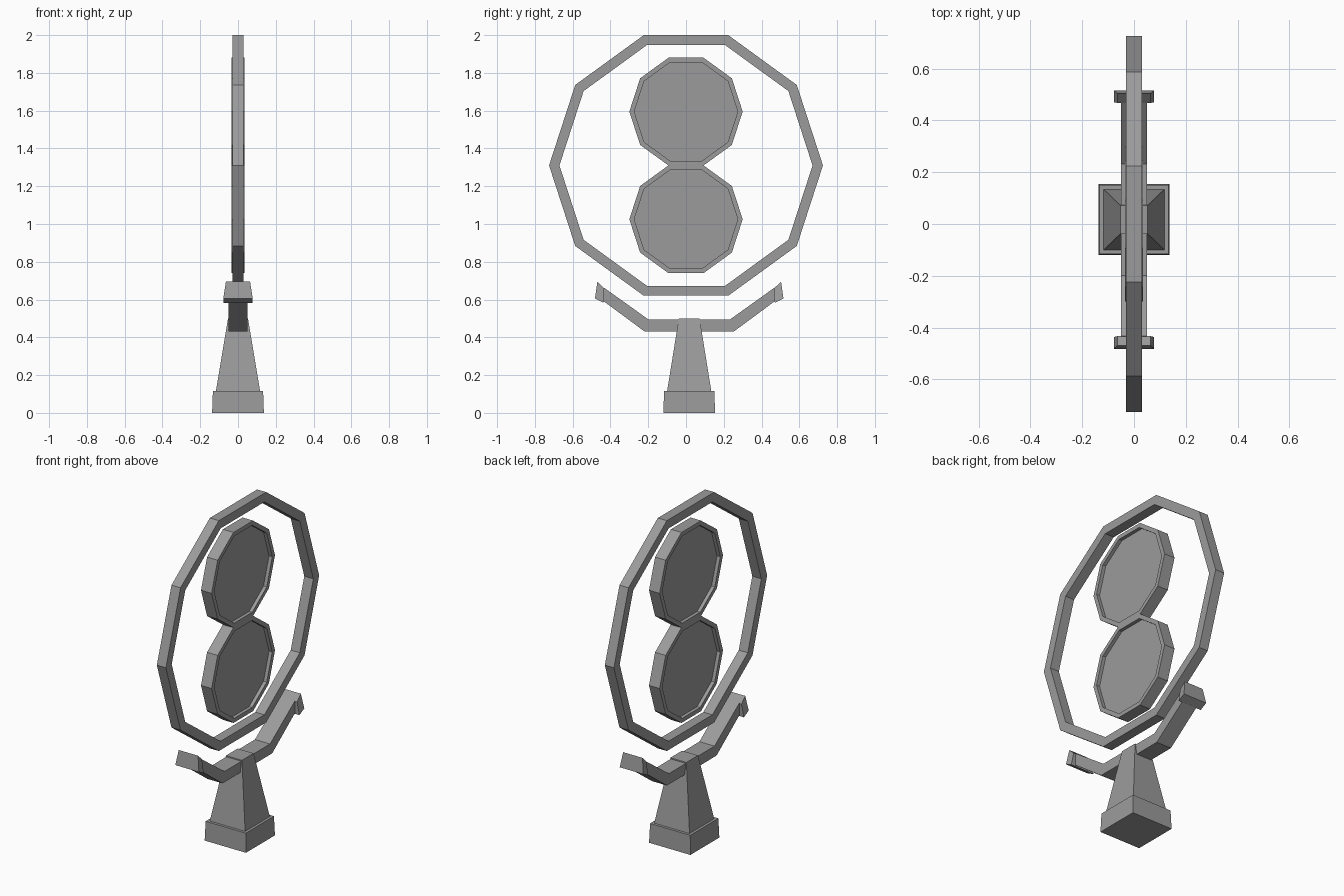
import bpy, bmesh
from math import cos, sin, pi

cube = bpy.data.objects.get("Cube")
if cube:
    bpy.data.objects.remove(cube, do_unlink=True)

grey = bpy.data.materials.new("stone grey")
grey.use_nodes = True
grey.diffuse_color = (0.33, 0.33, 0.33, 1)
grey.node_tree.nodes["Principled BSDF"].inputs["Base Color"].default_value = grey.diffuse_color

MID_Y = 0.017  # centre line of the stand


def loft(name, loops, closed=False):
    """Join equal loops of points; cap the ends unless the chain is closed."""
    bm = bmesh.new()
    rows = [[bm.verts.new(p) for p in loop] for loop in loops]
    n = len(rows[0])
    pairs = list(zip(rows, rows[1:]))
    if closed:
        pairs.append((rows[-1], rows[0]))
    else:
        bm.faces.new(rows[0])
        bm.faces.new(rows[-1])
    for a, b in pairs:
        for i in range(n):
            j = (i + 1) % n
            bm.faces.new((a[i], a[j], b[j], b[i]))
    bmesh.ops.recalc_face_normals(bm, faces=bm.faces)
    mesh = bpy.data.meshes.new(name)
    bm.to_mesh(mesh)
    bm.free()
    mesh.materials.append(grey)
    obj = bpy.data.objects.new(name, mesh)
    bpy.context.collection.objects.link(obj)
    return obj


def decagon(x, radius, z):
    return [(x, radius * cos(k * pi / 5), z + radius * sin(k * pi / 5)) for k in range(10)]


def rectangle(half_x, half_y, z):
    return [(sx * half_x, MID_Y + sy * half_y, z)
            for sx, sy in ((-1, -1), (1, -1), (1, 1), (-1, 1))]


# Large ten-sided hoop
outer, inner, half = 0.725, 0.67, 0.03
loft("outer_ring", [decagon(x, r, 1.31) for x, r in
                    ((-half, outer), (half, outer), (half, inner), (-half, inner))], closed=True)

# Two discs with a raised rim and a sunken face on both sides
for name, z in (("upper_disc", 1.595), ("lower_disc", 1.025)):
    section = ((-0.014, 0.274), (-0.035, 0.274), (-0.035, 0.3),
               (0.035, 0.3), (0.035, 0.274), (0.014, 0.274))
    loft(name, [decagon(x, r, z) for x, r in section])

# Stand: plinth and tapered post
loft("plinth", [rectangle(0.137, 0.137, 0), rectangle(0.133, 0.133, 0.115)])
loft("post", [rectangle(0.117, 0.117, 0.115), rectangle(0.053, 0.055, 0.5)])

# Cradle: flat in the middle, bent up at both ends
lower = [(-0.465, 0.6), (-0.235, 0.43)]
upper = [(-0.215, 0.494), (-0.45, 0.662)]


def flip(points):
    return [(-y, z) for y, z in reversed(points)]


sections = [(lower[0], upper[1]), (lower[1], upper[0])]
sections += [((-a[0], a[1]), (-b[0], b[1])) for a, b in reversed(sections)]
loft("cradle_arm", [[(-0.05, MID_Y + a[0], a[1]), (0.05, MID_Y + a[0], a[1]),
                     (0.05, MID_Y + b[0], b[1]), (-0.05, MID_Y + b[0], b[1])]
                    for a, b in sections])

# Tapered end blocks of the cradle
for name, s in (("front_end_block", -1), ("back_end_block", 1)):
    def block_loop(half_x, y_out, z_out, y_in, z_in):
        return [(x, MID_Y + s * y, z) for x, y, z in
                ((-half_x, y_out, z_out), (half_x, y_out, z_out),
                 (half_x, y_in, z_in), (-half_x, y_in, z_in))]
    loft(name, [block_loop(0.078, 0.499, 0.606, 0.453, 0.583),
                block_loop(0.064, 0.486, 0.695, 0.45, 0.66)])
